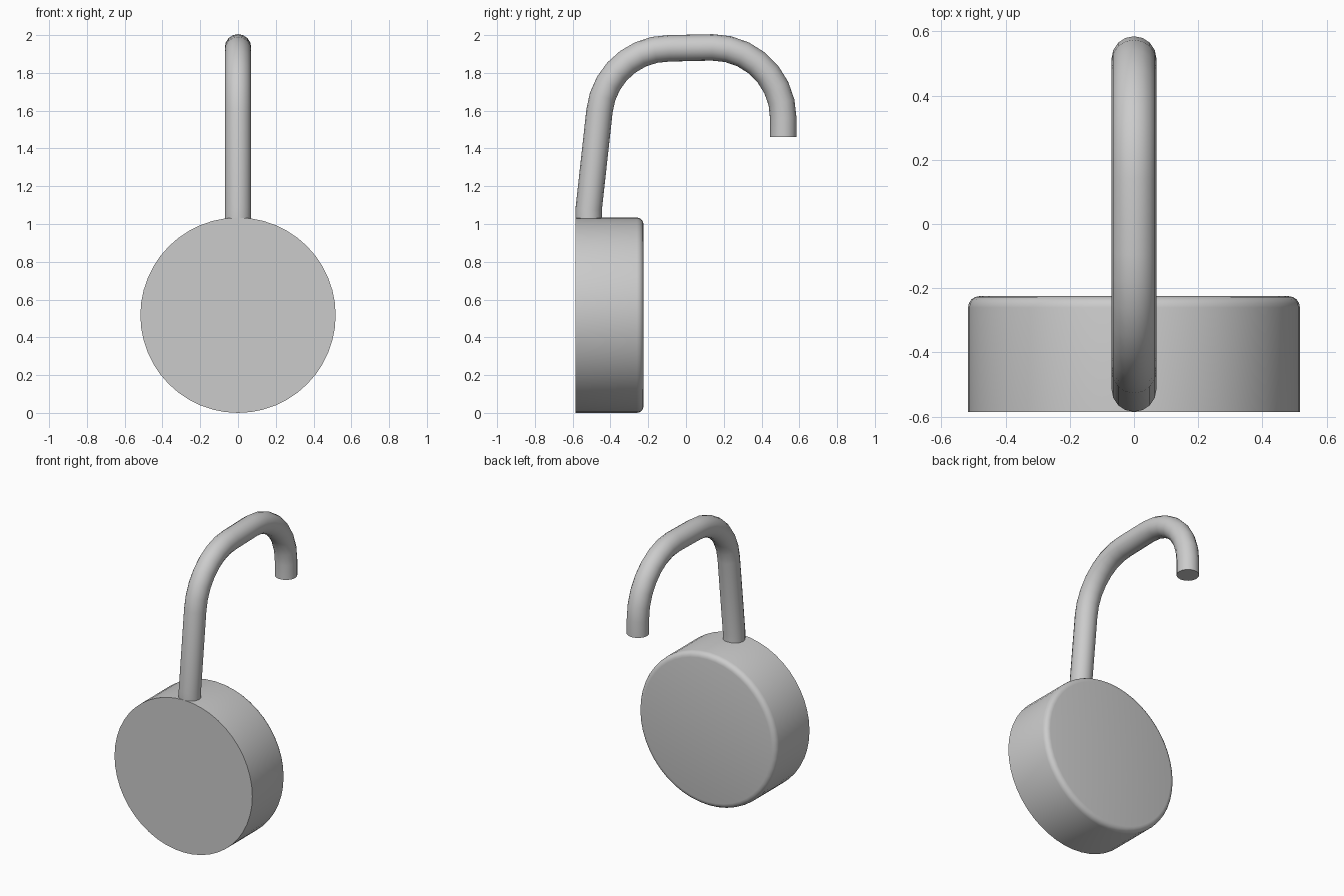
import bpy, bmesh
from math import sin, cos, pi, radians
from mathutils import Matrix

if "Cube" in bpy.data.objects:
    bpy.data.objects.remove(bpy.data.objects["Cube"])

# Round body: a disc facing -y with only its back rim rounded
R, Y0, Y1 = 0.517, -0.585, -0.225
bm = bmesh.new()
bmesh.ops.create_cone(bm, cap_ends=True, segments=48, radius1=R, radius2=R, depth=Y1 - Y0,
                      matrix=Matrix.Translation((0, (Y0 + Y1) / 2, R)) @ Matrix.Rotation(pi / 2, 4, 'X'))
rim = [e for e in bm.edges if all(v.co.y > Y1 - 0.001 for v in e.verts)]
bmesh.ops.bevel(bm, geom=rim, offset=0.035, segments=4, profile=0.5, affect='EDGES')
mesh = bpy.data.meshes.new("round_body")
bm.to_mesh(mesh)
bm.free()
body = bpy.data.objects.new("round_body", mesh)
bpy.context.collection.objects.link(body)


def arc(cy, cz, r, a0, a1, n):
    """Points of an arc in the yz plane, angles in degrees."""
    steps = [radians(a0 + (a1 - a0) * i / n) for i in range(n + 1)]
    return [(cy + r * cos(a), cz + r * sin(a)) for a in steps]


# Hook: bent rod rising from the top of the body
path = [(-0.515, 1.027), (-0.515, 1.08)]
path += arc(-0.09, 1.56, 0.37, 174, 90, 7)
path += arc(0.14, 1.56, 0.375, 90, 0, 7)
path += [(0.515, 1.46)]
curve = bpy.data.curves.new("hook", 'CURVE')
curve.dimensions = '3D'
curve.bevel_depth = 0.07
curve.bevel_resolution = 6
curve.use_fill_caps = True
spline = curve.splines.new('POLY')
spline.points.add(len(path) - 1)
for p, (y, z) in zip(spline.points, path):
    p.co = (0, y, z, 1)
hook = bpy.data.objects.new("hook", curve)
bpy.context.collection.objects.link(hook)

# Turn the rod into a mesh, then smooth both parts while keeping sharp rims
bpy.ops.object.select_all(action='DESELECT')
hook.select_set(True)
bpy.context.view_layer.objects.active = hook
bpy.ops.object.convert(target='MESH')
body.select_set(True)
bpy.ops.object.shade_smooth_by_angle(angle=radians(35))
